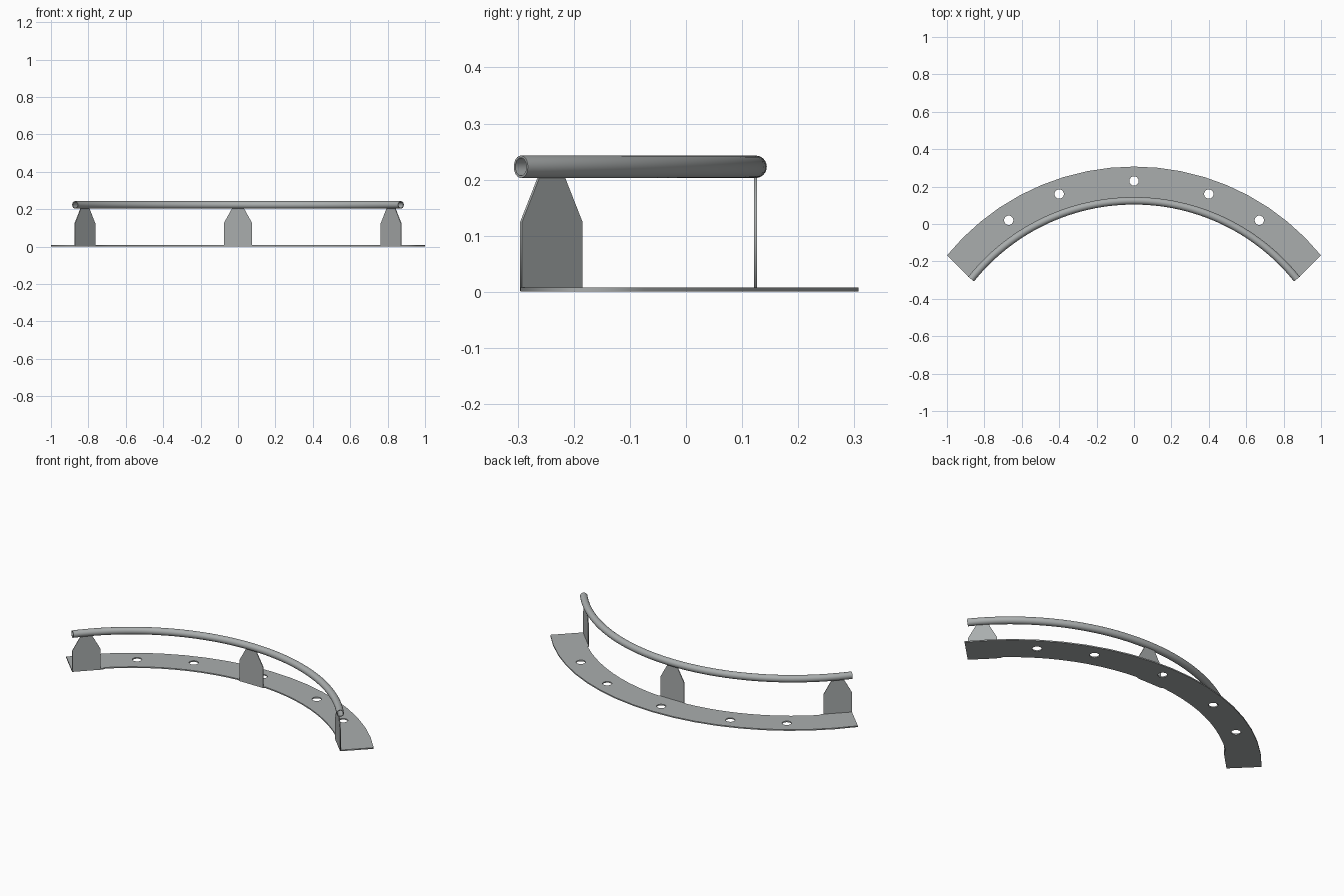
import bpy, bmesh, math
from mathutils import Matrix

if "Cube" in bpy.data.objects:
    bpy.data.objects.remove(bpy.data.objects["Cube"])

steel = bpy.data.materials.new("brushed grey steel")
steel.diffuse_color = (0.40, 0.42, 0.42, 1)
steel.use_nodes = True
steel.node_tree.nodes["Principled BSDF"].inputs["Base Color"].default_value = steel.diffuse_color


def sheet(name, outlines, thick, matrix):
    """Flat sheet cut from 2D outlines (first is outer, others are holes)."""
    cu = bpy.data.curves.new(name, 'CURVE')
    cu.dimensions = '2D'
    cu.fill_mode = 'BOTH'
    cu.extrude = thick / 2
    for pts in outlines:
        s = cu.splines.new('POLY')
        s.points.add(len(pts) - 1)
        for p, (x, y) in zip(s.points, pts):
            p.co = (x, y, 0, 1)
        s.use_cyclic_u = True
    tmp = bpy.data.objects.new(name + "_outline", cu)
    bpy.context.collection.objects.link(tmp)
    bpy.context.view_layer.update()
    me = bpy.data.meshes.new_from_object(
        tmp.evaluated_get(bpy.context.evaluated_depsgraph_get()))
    bpy.data.objects.remove(tmp)
    me.materials.clear()
    me.materials.append(steel)
    ob = bpy.data.objects.new(name, me)
    ob.matrix_world = matrix
    bpy.context.collection.objects.link(ob)
    return ob


def arc(r, cy, a0, a1, n):
    """Points on an arc, angles in radians measured from +y."""
    return [(r * math.sin(a0 + (a1 - a0) * i / n),
             cy + r * math.cos(a0 + (a1 - a0) * i / n)) for i in range(n + 1)]


# curved base plate with straight seats at the three tabs
a = math.atan2(1.0, 0.815)
outer = arc(1.29, -0.983, -a, a, 18)
half = [(0.872, -0.295), (0.765, -0.185), (0.757, -0.178)]
b = math.asin(0.75 / 1.113)
half += arc(1.113, -0.981, b, 0.08, 10)
half += [(0.075, 0.122)]
inner = half + [(-x, y) for x, y in reversed(half)]
holes = [[(hx + 0.025 * math.cos(math.tau * i / 24),
           hy + 0.025 * math.sin(math.tau * i / 24)) for i in range(24)]
         for hx, hy in [(0, 0.23), (0.4, 0.16), (-0.4, 0.16), (0.67, 0.02), (-0.67, 0.02)]]
sheet("base_plate", [outer + inner] + holes, 0.007, Matrix.Translation((0, 0, 0.0045)))

# upright tabs carrying the rail
tab = [(-0.076, 0.002), (0.076, 0.002), (0.076, 0.125), (0.031, 0.206),
       (-0.031, 0.206), (-0.076, 0.125)]
for name, x, y, ang in [("left_tab", -0.8185, -0.24, 45), ("middle_tab", 0, 0.124, 0),
                        ("right_tab", 0.8185, -0.24, -45)]:
    m = (Matrix.Translation((x, y, 0)) @ Matrix.Rotation(math.radians(ang), 4, 'Z')
         @ Matrix.Rotation(math.radians(90), 4, 'X'))
    sheet(name, [tab], 0.005, m)

# hollow curved rail, open at both ends
bm = bmesh.new()
SIDES, N, R, CY = 24, 56, 1.116, -0.992
end = math.asin(0.871 / R)
rings = []
for i in range(N + 1):
    t = -end + 2 * end * i / N
    for rad in (0.02, 0.016):
        ring = []
        for k in range(SIDES):
            u = math.tau * k / SIDES
            d = R + rad * math.cos(u)
            ring.append(bm.verts.new((d * math.sin(t), CY + d * math.cos(t),
                                      0.223 + rad * math.sin(u))))
        rings.append(ring)


def bridge(r1, r2):
    for k in range(SIDES):
        j = (k + 1) % SIDES
        bm.faces.new((r1[k], r1[j], r2[j], r2[k]))


for i in range(N):
    bridge(rings[2 * i], rings[2 * i + 2])
    bridge(rings[2 * i + 1], rings[2 * i + 3])
bridge(rings[0], rings[1])
bridge(rings[-2], rings[-1])
bmesh.ops.recalc_face_normals(bm, faces=bm.faces)
me = bpy.data.meshes.new("curved_rail")
bm.to_mesh(me)
bm.free()
me.materials.append(steel)
rail = bpy.data.objects.new("curved_rail", me)
bpy.context.collection.objects.link(rail)
bpy.context.view_layer.objects.active = rail
rail.select_set(True)
bpy.ops.object.shade_smooth_by_angle(angle=math.radians(35))
